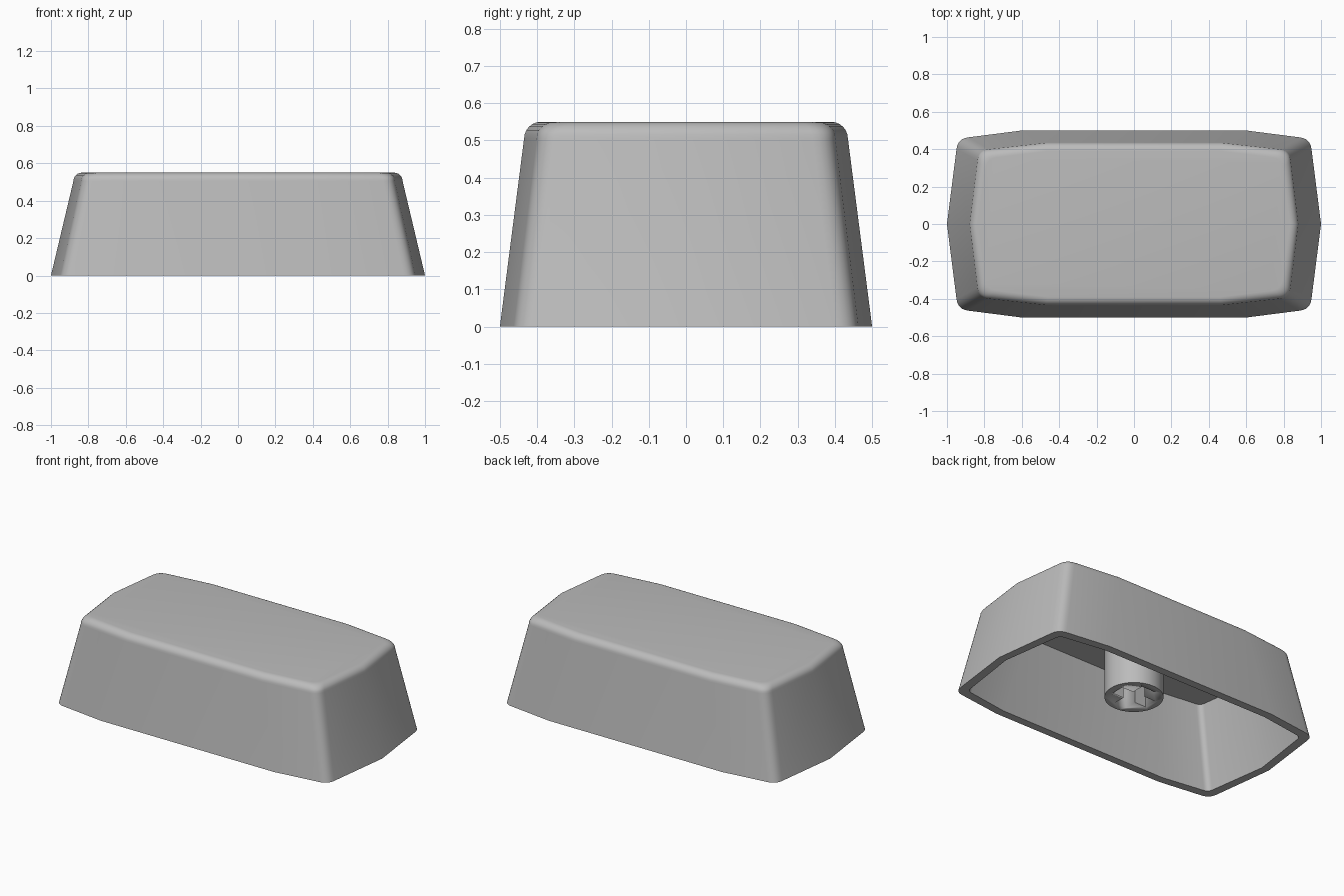
import bpy, bmesh, math
from mathutils import Vector

cube = bpy.data.objects.get("Cube")
if cube:
    bpy.data.objects.remove(cube, do_unlink=True)

grey = bpy.data.materials.new("plain_grey")
grey.use_nodes = True
grey.diffuse_color = (0.5, 0.5, 0.5, 1)
grey.node_tree.nodes["Principled BSDF"].inputs["Base Color"].default_value = (0.5, 0.5, 0.5, 1)


def outline(hx, hy, kink, cx, cy, inset=0.0, radius=0.055):
    """Bowed rectangle with rounded corners, counter-clockwise."""
    side = Vector((hx - inset, 0))
    corner = Vector((cx - inset, cy - inset))
    bend = Vector((kink - inset * 0.2, hy - inset))
    a = corner + (side - corner).normalized() * radius
    b = corner + (bend - corner).normalized() * radius
    arc = []
    for i in range(7):
        t = i / 6
        arc.append(a * (1 - t) ** 2 + corner * 2 * t * (1 - t) + b * t * t)
    quarter = arc + [bend]
    flipped = [Vector((-p.x, p.y)) for p in reversed(quarter)]
    half = [side] + quarter + flipped
    return half + [-p for p in half]


def make_object(name, rings, cap_start, cap_end, close=False):
    """Skin a list of (points, z) rings into a mesh object."""
    bm = bmesh.new()
    loops = [[bm.verts.new((p.x, p.y, z)) for p in pts] for pts, z in rings]
    pairs = list(zip(loops, loops[1:]))
    if close:
        pairs.append((loops[-1], loops[0]))
    for low, high in pairs:
        n = len(low)
        for i in range(n):
            j = (i + 1) % n
            bm.faces.new((low[i], low[j], high[j], high[i]))
    if cap_start:
        bm.faces.new(loops[0][::-1])
    if cap_end:
        bm.faces.new(loops[-1])
    bmesh.ops.recalc_face_normals(bm, faces=bm.faces)
    mesh = bpy.data.meshes.new(name)
    bm.to_mesh(mesh)
    bm.free()
    mesh.materials.append(grey)
    obj = bpy.data.objects.new(name, mesh)
    bpy.context.collection.objects.link(obj)
    bpy.ops.object.select_all(action='DESELECT')
    obj.select_set(True)
    bpy.context.view_layer.objects.active = obj
    bpy.ops.object.shade_smooth_by_angle(angle=math.radians(32))
    return obj


# Hollow cap: inner ceiling, inner wall, rim, outer wall, rounded top edge
base = (1.0, 0.5, 0.6, 0.942, 0.456)
shoulder = (0.88, 0.435, 0.47, 0.832, 0.395)
wall, fillet, top_z = 0.05, 0.045, 0.55
rings = [(outline(*shoulder, inset=wall, radius=0.03), 0.5),
         (outline(*base, inset=wall, radius=0.03), 0.0),
         (outline(*base), 0.0)]
for i in range(7):
    ang = math.radians(15 * i)
    rings.append((outline(*shoulder, inset=fillet * (1 - math.cos(ang))),
                  top_z - fillet + fillet * math.sin(ang)))
make_object("cap_shell", rings, True, True)

# Stem: round post under the ceiling with a cross-shaped socket
stem_r, arm, half_w = 0.168, 0.122, 0.042
cross = []
for k in range(4):
    for x, y in ((arm, -half_w), (arm, half_w), (half_w, half_w)):
        p = Vector((x, y))
        for _ in range(k):
            p = Vector((-p.y, p.x))
        cross.append(p)


def circle(count):
    return [Vector((math.cos(2 * math.pi * i / count), math.sin(2 * math.pi * i / count))) * stem_r
            for i in range(count)]


stem = make_object("stem", [(circle(48), 0.11), (circle(48), 0.51)], True, True)
cutter = make_object("socket_cutter", [(cross, 0.05), (cross, 0.45)], True, True)
cutter.hide_render = True
cutter.hide_viewport = True
cut = stem.modifiers.new("socket", 'BOOLEAN')
cut.operation = 'DIFFERENCE'
cut.solver = 'EXACT'
cut.object = cutter
